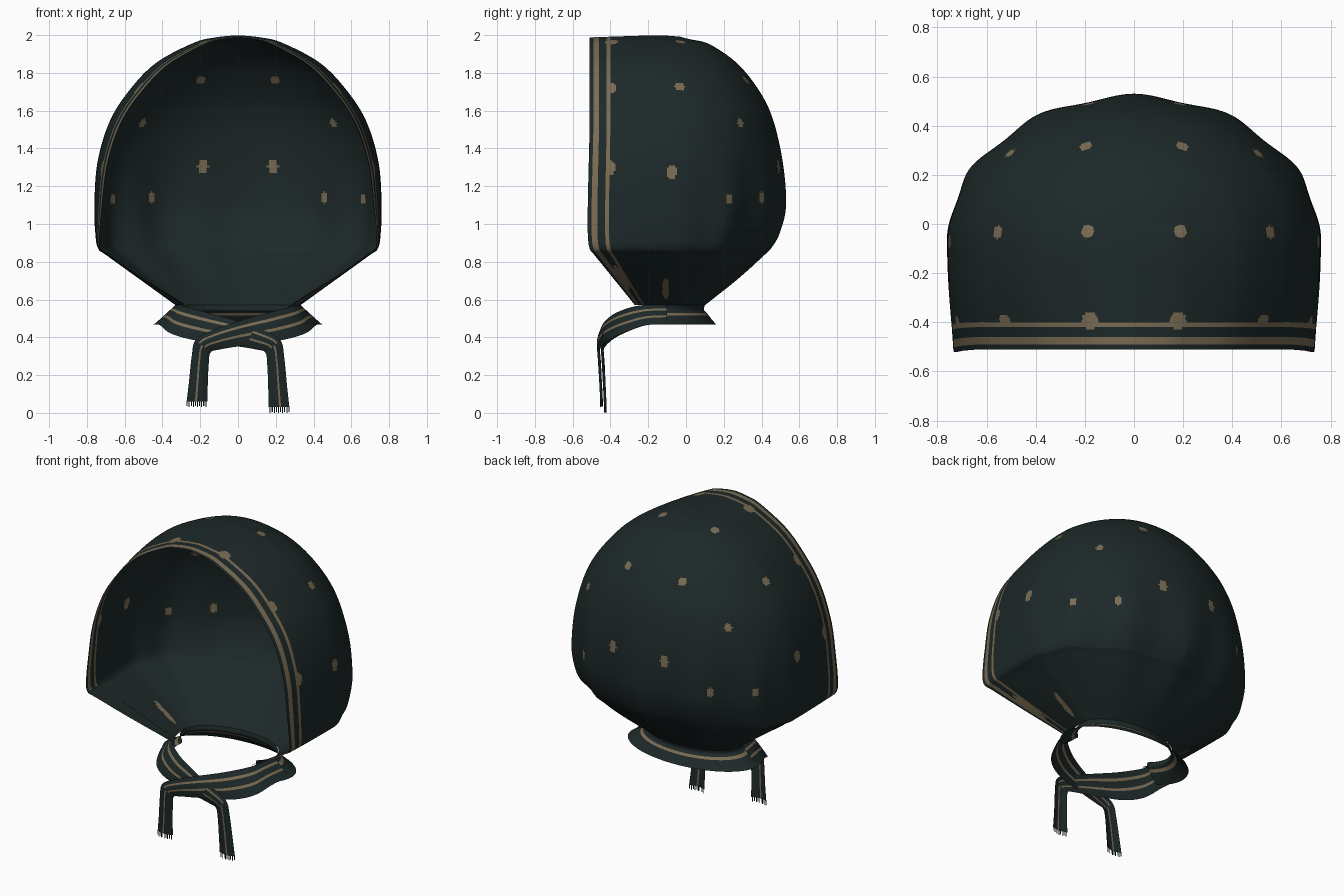
import bpy, bmesh, math
from mathutils import Vector

if "Cube" in bpy.data.objects:
    bpy.data.objects.remove(bpy.data.objects["Cube"])


def material(name, rgb):
    m = bpy.data.materials.new(name)
    m.diffuse_color = (*rgb, 1)
    m.use_nodes = True
    m.node_tree.nodes["Principled BSDF"].inputs["Base Color"].default_value = m.diffuse_color
    return m


DARK = material("dark_teal_cloth", (0.0125, 0.0215, 0.0215))
GOLD = material("muted_gold", (0.195, 0.15, 0.088))


def spline(pts, steps):
    """Catmull-Rom through tuples of any length."""
    out = []
    for i in range(len(pts) - 1):
        p0, p1, p2, p3 = (pts[max(0, min(len(pts) - 1, i + k))] for k in (-1, 0, 1, 2))
        for s in range(steps):
            t = s / steps
            out.append([0.5 * (2 * b + (c - a) * t + (2 * a - 5 * b + 4 * c - d) * t * t
                               + (3 * b - a - 3 * c + d) * t ** 3)
                        for a, b, c, d in zip(p0, p1, p2, p3)])
    out.append(list(pts[-1]))
    return out


def clamp(v):
    return max(0.0, min(1.0, v))


def grid_object(name, rows, gold, extra=None):
    """Sheet from rows of points; gold(row, col) picks the stripe faces."""
    bm = bmesh.new()
    vs = [[bm.verts.new(p) for p in r] for r in rows]
    for i in range(len(vs) - 1):
        for j in range(len(vs[0]) - 1):
            f = bm.faces.new((vs[i][j], vs[i + 1][j], vs[i + 1][j + 1], vs[i][j + 1]))
            f.material_index = int(gold(i, j))
            f.smooth = True
    if extra:
        extra(bm)
    bmesh.ops.remove_doubles(bm, verts=bm.verts, dist=1e-5)
    me = bpy.data.meshes.new(name)
    bm.to_mesh(me)
    bm.free()
    me.materials.append(DARK)
    me.materials.append(GOLD)
    ob = bpy.data.objects.new(name, me)
    bpy.context.collection.objects.link(ob)
    return ob


# Hood: horizontal U-shaped slices (z, half width, back y, rim y, rim width ratio)
PROFILE = [
    (2.00, 0.00, -0.03, -0.51, 0.75), (1.99, 0.11, 0.02, -0.51, 0.75),
    (1.96, 0.235, 0.13, -0.51, 0.78), (1.85, 0.44, 0.28, -0.51, 0.84),
    (1.69, 0.59, 0.40, -0.51, 0.88), (1.53, 0.685, 0.468, -0.51, 0.905),
    (1.32, 0.745, 0.51, -0.515, 0.925), (1.10, 0.76, 0.52, -0.52, 0.945),
    (0.95, 0.755, 0.485, -0.52, 0.97), (0.87, 0.74, 0.44, -0.51, 0.985),
    (0.83, 0.69, 0.40, -0.48, 0.985), (0.70, 0.51, 0.26, -0.375, 0.97),
    (0.57, 0.33, 0.10, -0.27, 0.87)]
NF, NB, YM = 43, 84, -0.08


def hood_row(z, xm, yb, yr, k):
    fold = 0.011 * clamp((1.45 - z) / 0.4) * clamp((z - 0.57) / 0.2)
    soft = 0.035 * math.exp(-((z - 0.88) / 0.09) ** 2)
    half = []
    for j in range(NF):                       # rim to widest point
        s = 1 - j / NF
        half.append((xm * (1 - (1 - k) * s * s), YM + (yr - YM) * s))
    for j in range(NB + 1):                   # round the back, with soft folds
        a = math.pi / 2 * j / NB
        f = 1 + fold * math.cos(12 * (a - math.pi / 2)) / 0.6 * clamp(a / 0.5)
        f -= soft * math.sin(a) ** 2 * math.cos(a) ** 0.5 if j < NB else 0
        half.append((xm * math.cos(a) * f, YM + (yb - YM) * math.sin(a) * f))
    pts = [(-x, y) for x, y in half] + [(x, y) for x, y in half[-2::-1]]
    top = clamp((z - 1.5) / 0.5)
    return [(x, y, z - top * (0.012 * clamp((-0.15 - y) / 0.36)
                              + 0.012 * clamp((y + 0.2) / 0.2) ** 2)) for x, y in pts]


hood_rows = [hood_row(*p) for p in spline(PROFILE, 22)]
ncol = len(hood_rows[0]) - 1


def hood_stripe(i, j):
    d = min(j, ncol - 1 - j)
    return d in (2, 3, 4, 9, 10)


hood = grid_object("headscarf_hood", hood_rows, hood_stripe)

# Spots: x, y, z, horizontal radius, vertical radius (mirrored)
SPOTS = [
    (0.19, -0.03, 1.96, 0.027, 0.027), (0.57, -0.03, 1.74, 0.027, 0.027),
    (0.19, 0.31, 1.76, 0.027, 0.027), (0.50, 0.29, 1.53, 0.023, 0.027),
    (0.18, 0.49, 1.31, 0.028, 0.038), (0.45, 0.39, 1.14, 0.02, 0.032),
    (0.63, 0.21, 1.13, 0.02, 0.026), (0.75, -0.07, 1.27, 0.027, 0.037),
    (0.18, -0.39, 1.96, 0.036, 0.036), (0.52, -0.39, 1.72, 0.03, 0.036),
    (0.70, -0.40, 1.29, 0.024, 0.042), (0.52, -0.34, 0.715, 0.022, 0.065),
    (0.45, -0.11, 0.66, 0.018, 0.055)]
polys = [(p, p.center.copy()) for p in hood.data.polygons]
for x, y, z, rh, rv in SPOTS:
    for sx in (-x, x):
        c = Vector((sx, y, z))
        near = [(p, q) for p, q in polys if abs(q.z - z) < 0.15]
        c = min((q for _, q in near), key=lambda q: (q - c).length_squared)
        for p, q in near:
            d = q - c
            if d.length < 0.12:
                h = d.x ** 2 + d.y ** 2
                if z < 0.8:                   # stretched spots on the slanted underside
                    h = (d.y + (0.57 * d.z if y < -0.2 else 0)) ** 2
                if h / rh ** 2 + d.z ** 2 / rv ** 2 < 1:
                    p.material_index = 1

# Plain lining behind the slanted lower edge
low = [r for r in hood_rows if r[0][2] < 0.87]
for side, cols in (("left", range(0, 13)), ("right", range(ncol - 12, ncol + 1))):
    s = 0.004 if side == "left" else -0.004
    grid_object("lining_" + side,
                [[(r[j][0] + s, r[j][1], r[j][2] + 0.004) for j in cols] for r in low],
                lambda i, j: False)

# Collar: gathered neck band flaring out round the back
COLLAR = [(0.33, 0.19, 0.572), (0.325, 0.185, 0.545), (0.345, 0.20, 0.53),
          (0.39, 0.222, 0.50), (0.45, 0.25, 0.468)]
collar_rows = []
for a, b, z in spline(COLLAR, 4):
    collar_rows.append([(a * math.cos(t), -0.09 + b * math.sin(t), z)
                        for t in (math.radians(-35 + 250 * j / 90) for j in range(91))])
grid_object("neck_collar", collar_rows, lambda i, j: i in (8, 9))

# Ties: ribbon from the side of the collar, crossing in front into a tail
TIE = [(0.33, -0.10, 0.572, 0.44, -0.10, 0.472), (0.315, -0.20, 0.572, 0.41, -0.22, 0.462),
       (0.28, -0.28, 0.562, 0.355, -0.34, 0.42), (0.16, -0.37, 0.53, 0.23, -0.41, 0.385),
       (0.00, -0.43, 0.485, 0.02, -0.445, 0.355), (-0.14, -0.455, 0.435, -0.10, -0.455, 0.335),
       (-0.225, -0.46, 0.385, -0.145, -0.455, 0.32), (-0.245, -0.455, 0.30, -0.155, -0.45, 0.26),
       (-0.26, -0.445, 0.16, -0.16, -0.445, 0.15), (-0.272, -0.44, 0.06, -0.162, -0.44, 0.06)]
NW, STEPS = 20, 8


def make_tie(name, side, back, drop):
    rows = []
    for ax, ay, az, bx, by, bz in spline(TIE, STEPS):
        front = clamp((-0.2 - ay) / 0.2)
        fall = drop * clamp((0.4 - az) / 0.34)
        A = Vector((ax * side, ay + back * front, az - fall))
        B = Vector((bx * side, by + back * front, bz - fall))
        row = []
        for j in range(NW + 1):               # slightly bowed across its width
            t = j / NW
            p = A.lerp(B, t)
            p.y -= 0.014 * math.sin(math.pi * t) * front
            row.append(p)
        rows.append(row)
    tail = 6 * STEPS

    def stripe(i, j):
        return j in (8, 9) if i >= tail else j in (4, 5, 11, 12)

    def fringe(bm):                           # thin threads at the tail end
        for j in range(0, NW, 2):
            a, b = rows[-1][j], rows[-1][j + 1]
            dz = Vector((0, 0, -0.03 if j % 4 else -0.024))
            bm.faces.new([bm.verts.new(p) for p in (a, b, b + dz, a + dz)])

    grid_object(name, rows, stripe, fringe)


make_tie("tie_over", 1, 0.0, 0.0)
make_tie("tie_under", -1, 0.02, 0.03)
